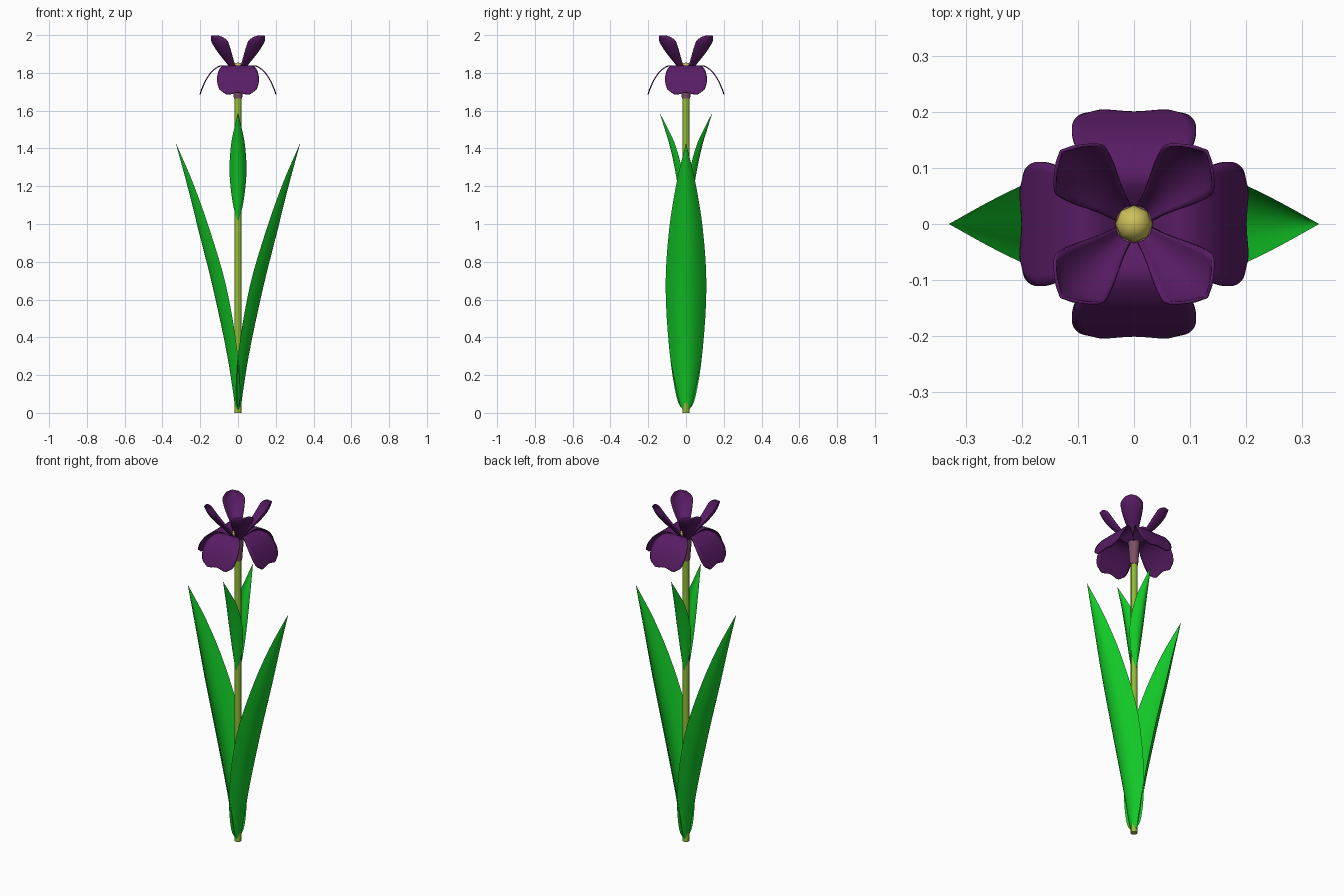
import bpy, bmesh, math
from mathutils import Vector, Matrix

if "Cube" in bpy.data.objects:
    bpy.data.objects.remove(bpy.data.objects["Cube"])


def material(name, rgb):
    m = bpy.data.materials.new(name)
    m.diffuse_color = (*rgb, 1)
    m.use_nodes = True
    m.node_tree.nodes["Principled BSDF"].inputs["Base Color"].default_value = m.diffuse_color
    return m


GREEN = material("leaf_green", (0.006, 0.58, 0.02))
LIME = material("stem_green", (0.28, 0.5, 0.035))
PURPLE = material("petal_purple", (0.1, 0.012, 0.13))
MAUVE = material("base_mauve", (0.2, 0.08, 0.13))
YELLOW = material("centre_yellow", (0.6, 0.52, 0.1))


def finish(name, bm, mat):
    bm.normal_update()
    me = bpy.data.meshes.new(name)
    bm.to_mesh(me)
    bm.free()
    me.materials.append(mat)
    me.shade_smooth()
    ob = bpy.data.objects.new(name, me)
    bpy.context.collection.objects.link(ob)
    return ob


def spline(keys, t):
    """Catmull-Rom sample through equally weighted keys."""
    n = len(keys) - 1
    i = min(int(t * n), n - 1)
    f = t * n - i
    b, c = Vector(keys[i]), Vector(keys[i + 1])
    a = Vector(keys[i - 1]) if i else 2 * b - c
    d = Vector(keys[i + 2]) if i + 2 <= n else 2 * c - b
    return 0.5 * (2 * b + (c - a) * f + (2 * a - 5 * b + 4 * c - d) * f ** 2
                  + (3 * b - a - 3 * c + d) * f ** 3)


def blade(name, keys, angle, mat, cup=0.0, round_tip=False, notch=0.0,
          thick=0.0, rows=24, cols=12):
    """Sweep (radius, height, half width) keys into a cupped leaf or petal."""
    bm = bmesh.new()
    rot = Matrix.Rotation(math.radians(angle), 3, 'Z')
    grid = []
    for j in range(rows + 1):
        t = j / rows
        p = spline(keys, t)
        d = spline(keys, min(t + .01, 1)) - spline(keys, max(t - .01, 0))
        tan = Vector((d.x, 0, d.y)).normalized()
        nor = Vector((-tan.z, 0, tan.x))
        w = max(p.z, 0)
        if round_tip and t > .72:
            w *= math.sqrt(max(0, 1 - ((t - .72) / .28) ** 2))
        row = []
        for k in range(cols + 1):
            u = 2 * k / cols - 1
            lobe = notch * t ** 3 * 4 * (u * u - u ** 4)
            v = Vector((p.x, u * w, p.y)) + nor * (cup * w * u * u) + tan * lobe
            row.append(bm.verts.new(rot @ v))
        grid.append(row)
    for j in range(rows):
        for k in range(cols):
            bm.faces.new((grid[j][k], grid[j + 1][k],
                          grid[j + 1][k + 1], grid[j][k + 1]))
    bmesh.ops.remove_doubles(bm, verts=bm.verts, dist=1e-5)
    bmesh.ops.recalc_face_normals(bm, faces=bm.faces)
    ob = finish(name, bm, mat)
    if thick:
        mod = ob.modifiers.new("thickness", 'SOLIDIFY')
        mod.thickness = thick
        mod.offset = 0
    return ob


def tube(name, z0, z1, r0, r1, mat):
    bm = bmesh.new()
    bmesh.ops.create_cone(bm, cap_ends=True, segments=12, radius1=r0, radius2=r1,
                          depth=z1 - z0,
                          matrix=Matrix.Translation((0, 0, (z0 + z1) / 2)))
    ob = finish(name, bm, mat)
    bpy.context.view_layer.objects.active = ob
    ob.select_set(True)
    bpy.ops.object.shade_smooth_by_angle()
    ob.select_set(False)


# Stem and flower base
tube("stem", 0, 1.69, 0.019, 0.019, LIME)
tube("flower_base", 1.665, 1.82, 0.022, 0.034, MAUVE)

# Yellow centre
bm = bmesh.new()
bmesh.ops.create_uvsphere(bm, u_segments=8, v_segments=6, radius=0.033,
                          matrix=Matrix.Translation((0, 0, 1.822)))
finish("flower_centre", bm, YELLOW)

# Large lower leaves and small upper leaves
LEAF = [(.015, .01, .012), (.022, .08, .05), (.06, .32, .088), (.13, .65, .108),
        (.205, .95, .09), (.27, 1.21, .05), (.33, 1.43, 0)]
BRACT = [(.02, 1.02, .006), (.032, 1.12, .03), (.055, 1.27, .045),
         (.085, 1.41, .037), (.115, 1.51, .018), (.14, 1.59, 0)]
for i in range(2):
    blade(f"lower_leaf_{i + 1}", LEAF, 180 * i, GREEN, cup=.65)
    blade(f"upper_leaf_{i + 1}", BRACT, 90 + 180 * i, GREEN, cup=.8)

# Drooping outer petals and upright inner petals
FALL = [(.02, 1.80, .025), (.08, 1.837, .065), (.13, 1.815, .1),
        (.168, 1.765, .111), (.19, 1.717, .1), (.198, 1.695, .075)]
STANDARD = [(.025, 1.80, .015), (.065, 1.845, .028), (.12, 1.90, .05),
            (.16, 1.95, .06), (.184, 1.998, .055)]
for i in range(4):
    blade(f"drooping_petal_{i + 1}", FALL, 90 * i, PURPLE, notch=.01, thick=.006)
    blade(f"upright_petal_{i + 1}", STANDARD, 45 + 90 * i, PURPLE, cup=.5,
          round_tip=True, thick=.005)
